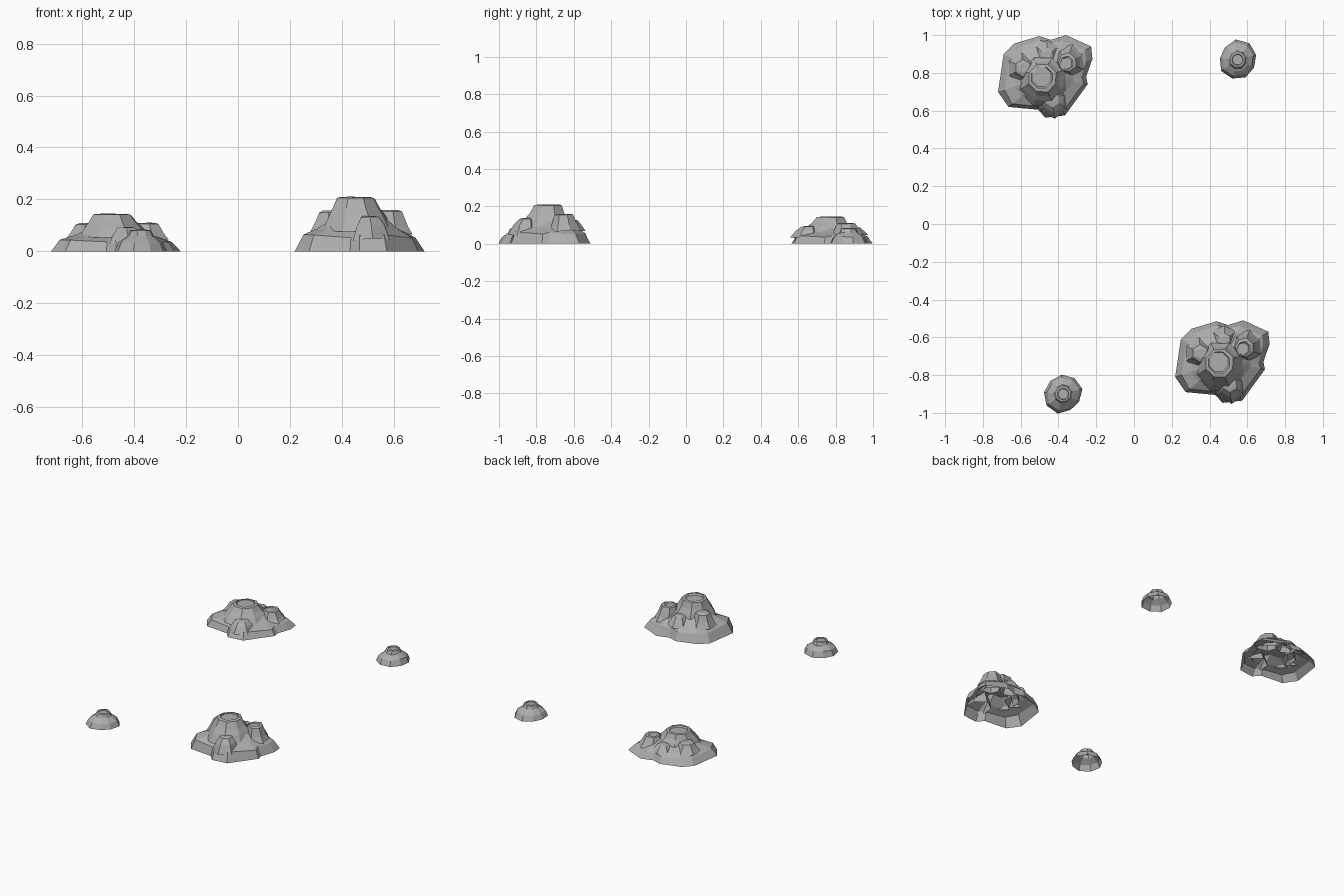
import bpy, bmesh, math, random
from mathutils import Vector

cube = bpy.data.objects.get("Cube")
if cube:
    bpy.data.objects.remove(cube)

stone = bpy.data.materials.new("stone_grey")
stone.use_nodes = True
GREY = (0.42, 0.42, 0.42, 1)
stone.diffuse_color = GREY
stone.node_tree.nodes["Principled BSDF"].inputs["Base Color"].default_value = GREY


def loft(name, rings, location, height=1.0):
    """Skin a stack of equal-length rings, cap the last and leave the underside open."""
    bm = bmesh.new()
    loops = [[bm.verts.new((p[0], p[1], p[2] * height)) for p in ring] for ring in rings]
    for low, high in zip(loops, loops[1:]):
        for i in range(len(low)):
            j = (i + 1) % len(low)
            bm.faces.new((low[i], low[j], high[j], high[i]))
    bm.faces.new(loops[-1])
    bmesh.ops.recalc_face_normals(bm, faces=bm.faces)
    mesh = bpy.data.meshes.new(name)
    bm.to_mesh(mesh)
    bm.free()
    mesh.materials.append(stone)
    obj = bpy.data.objects.new(name, mesh)
    obj.location = location
    bpy.context.collection.objects.link(obj)
    return obj


def knob_rings(centre, profile, sides, seed, rough=0.06, lean=(0, 0)):
    """Uneven rings for a knob; lean shifts the foot outwards relative to the top."""
    rng = random.Random(seed)
    wobble = [1 + rng.uniform(-rough, rough) * 2 for _ in range(sides)]
    rings = []
    for k, (radius, z) in enumerate(profile):
        t = 1 - k / (len(profile) - 1)
        ring = []
        for i in range(sides):
            a = math.tau * (i + 0.5) / sides
            r = radius * (1 + (wobble[i] - 1) * t)
            ring.append((centre[0] + lean[0] * t + r * math.cos(a),
                         centre[1] + lean[1] * t + r * math.sin(a),
                         z + rng.uniform(-0.005, 0.005) * t))
        rings.append(ring)
    return rings


# Footprint of the large outcrop, counter-clockwise
OUTLINE = [(.25, .095), (.243, .16), (.11, .22), (.03, .195), (-.03, .215),
           (-.165, .175), (-.22, .12), (-.25, -.08), (-.195, -.16), (-.037, -.175),
           (0, -.217), (.105, -.205), (.225, -.04), (.217, 0)]


def skirt_rings():
    rng = random.Random(4)
    rings = []
    for scale, z in ((1, 0), (.88, .058), (.66, .088), (.4, .13)):
        ring = []
        for x, y in OUTLINE:
            s = scale + (rng.uniform(-.03, .03) if z else 0)
            ring.append((x * s, y * s, z + (rng.uniform(-.008, .008) if z else 0)))
        rings.append(ring)
    return rings


# Knobs: name, centre, (radius, height) profile, sides, lean
KNOBS = [
    ("main_peak", (-.02, 0),
     [(.145, .075), (.118, .13), (.096, .165), (.077, .205), (.06, .21), (.055, .2)], 8, (.01, -.02)),
    ("second_peak", (.11, .07),
     [(.085, .07), (.07, .1), (.05, .155), (.036, .16), (.032, .152)], 7, (.015, .01)),
    ("left_shoulder", (-.115, .045),
     [(.085, .07), (.06, .11), (.045, .15), (.028, .158)], 6, (-.01, .0)),
    ("front_spur", (.035, -.115),
     [(.085, .045), (.062, .1), (.04, .132), (.025, .137)], 6, (.015, -.02)),
    ("back_spur", (.01, .115),
     [(.075, .065), (.055, .1), (.035, .125), (.02, .13)], 6, (.0, .01)),
]


def outcrop(prefix, location, height):
    loft(prefix + "_skirt", skirt_rings(), location, height)
    for n, (part, centre, profile, sides, lean) in enumerate(KNOBS):
        loft(f"{prefix}_{part}", knob_rings(centre, profile, sides, n, lean=lean),
             location, height)


outcrop("tall_outcrop", (.468, -.73, 0), 1)
outcrop("low_outcrop", (-.47, .78, 0), .69)

# Small boulders with a cratered cap
BOULDER = [(.1, 0), (.085, .035), (.062, .052), (.05, .058), (.042, .08), (.031, .083), (.028, .077)]
for name, spot, seed, turn in (("back_boulder", (.548, .87, 0), 2, .6),
                               ("front_boulder", (-.375, -.9, 0), 2, 3.4)):
    rings = knob_rings((0, 0), BOULDER, 9, seed, rough=.04)
    rings[0] = [(x, y, 0) for x, y, z in rings[0]]
    loft(name, rings, spot).rotation_euler.z = turn
